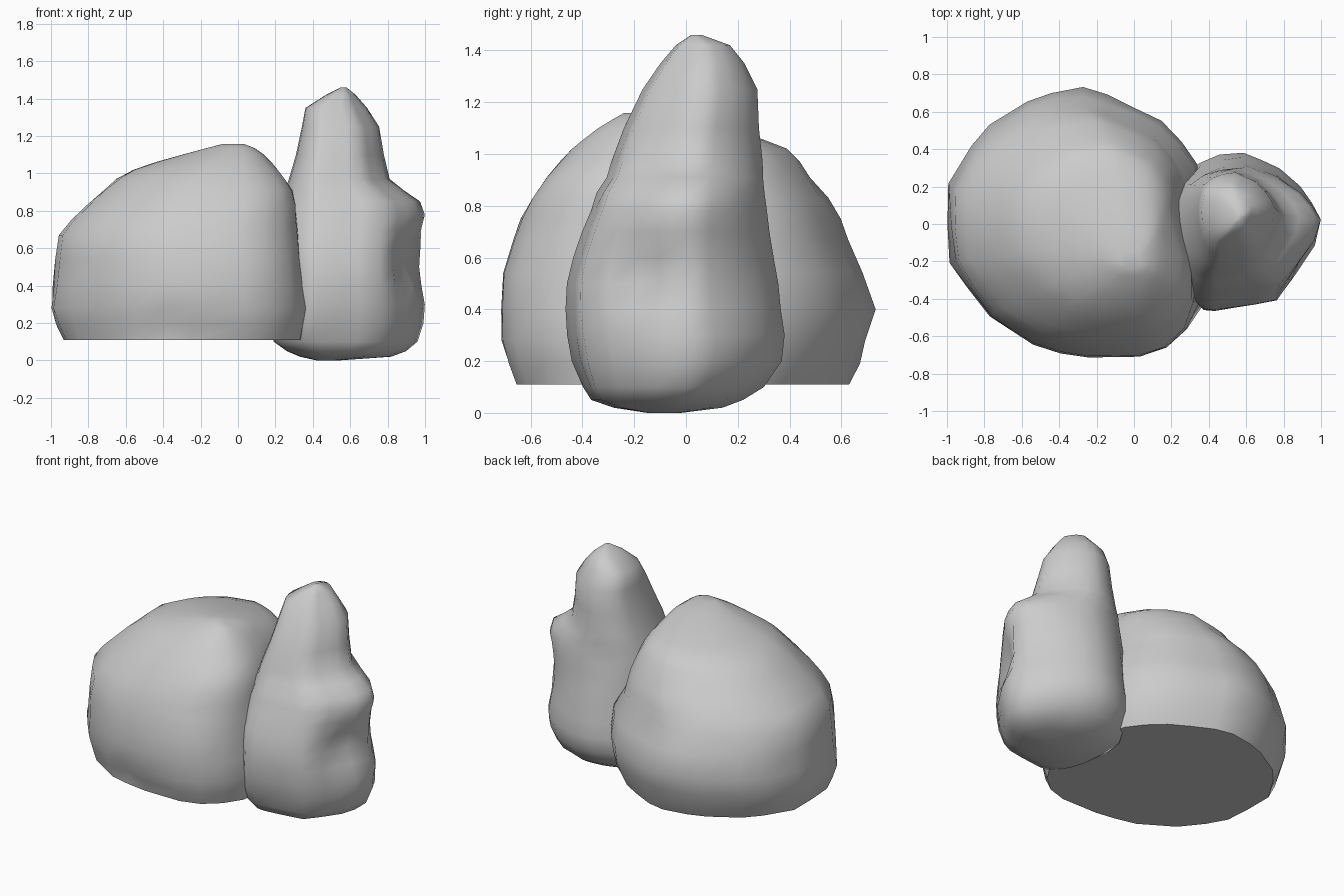
import bpy, bmesh, math, random
from mathutils import Vector

random.seed(4)


def rock(name, plan, levels, dents, crease):
    """Loft a plan outline through levels of (z, xmin, xmax, ymin, ymax)."""
    xs, ys = [p[0] for p in plan], [p[1] for p in plan]
    x0, x1, y0, y1 = min(xs), max(xs), min(ys), max(ys)
    bm = bmesh.new()
    rings = []
    for z, a, b, c, d in levels:
        ring = []
        mid = Vector(((a + b) / 2, (c + d) / 2, z))
        for x, y in plan:
            p = Vector((a + (b - a) * (x - x0) / (x1 - x0),
                        c + (d - c) * (y - y0) / (y1 - y0), z))
            # slight uneven chipping
            p = mid + (p - mid) * random.uniform(0.985, 1.004)
            # hollows and swellings in the surface
            for centre, radius, push in dents:
                f = 1 - (p - Vector(centre)).length / radius
                if f > 0:
                    p += Vector(push) * f
            ring.append(bm.verts.new(p))
        rings.append(ring)
    n = len(plan)
    for lo, hi in zip(rings, rings[1:]):
        for i in range(n):
            j = (i + 1) % n
            bm.faces.new((lo[i], lo[j], hi[j], hi[i]))
    bm.faces.new(rings[0][::-1])
    bm.faces.new(rings[-1])
    bmesh.ops.recalc_face_normals(bm, faces=bm.faces)
    me = bpy.data.meshes.new(name)
    bm.to_mesh(me)
    bm.free()
    ob = bpy.data.objects.new(name, me)
    bpy.context.collection.objects.link(ob)
    bpy.ops.object.select_all(action='DESELECT')
    ob.select_set(True)
    bpy.context.view_layer.objects.active = ob
    bpy.ops.object.shade_smooth_by_angle(angle=math.radians(crease))
    return ob


# wide boulder with a flat underside
rock("wide_boulder",
     [(.37, 0), (.365, .18), (.33, .32), (.25, .44), (.14, .55), (0, .63),
      (-.15, .70), (-.28, .73), (-.45, .70), (-.58, .66), (-.78, .53),
      (-.88, .42), (-1, .22), (-1, 0), (-.985, -.2), (-.9, -.34), (-.78, -.5),
      (-.55, -.65), (-.4, -.69), (-.25, -.72), (.03, -.72), (.17, -.67),
      (.28, -.57), (.36, -.44), (.37, -.22)],
     [(.11, -.94, .34, -.66, .63), (.19, -.97, .365, -.69, .67),
      (.28, -1, .38, -.715, .7), (.4, -.99, .375, -.72, .73),
      (.54, -.975, .365, -.71, .7), (.67, -.955, .325, -.67, .64),
      (.75, -.89, .32, -.64, .60), (.83, -.81, .315, -.60, .55),
      (.91, -.72, .30, -.54, .485), (.97, -.65, .26, -.49, .445),
      (1.02, -.56, .22, -.44, .39), (1.06, -.44, .18, -.39, .29),
      (1.10, -.30, .14, -.34, .14), (1.135, -.17, .09, -.28, .0),
      (1.158, -.08, .03, -.24, -.14)],
     [((.33, -.42, .48), .16, (-.04, .04, 0)),
      ((-.4, -.66, .19), .09, (0, .04, 0)),
      ((-.68, -.55, .19), .1, (.03, .04, 0)),
      ((-.15, .66, .6), .2, (0, -.03, 0)),
      ((.3, .12, .88), .35, (-.08, 0, 0))], 40)

# tall upright stone with a shoulder
rock("tall_stone",
     [(1, .02), (.955, .11), (.89, .2), (.78, .3), (.68, .345), (.58, .385),
      (.45, .37), (.34, .33), (.25, .26), (.2, .15), (.18, 0), (.19, -.15),
      (.23, -.3), (.29, -.4), (.36, -.46), (.42, -.47), (.54, -.45),
      (.65, -.435), (.77, -.41), (.85, -.3), (.91, -.21), (.965, -.12)],
     [(0, .42, .54, -.15, -.02), (.02, .33, .82, -.28, .14),
      (.05, .26, .9, -.37, .22), (.1, .19, .965, -.40, .30),
      (.2, .18, .995, -.44, .37), (.3, .19, 1, -.46, .385),
      (.4, .2, .985, -.47, .37), (.5, .2, .975, -.465, .355),
      (.6, .2, .975, -.44, .34), (.7, .205, .985, -.405, .325),
      (.78, .21, 1, -.37, .315), (.85, .23, .975, -.345, .305),
      (.91, .25, .89, -.31, .3), (.97, .27, .81, -.29, .295),
      (1.1, .31, .78, -.24, .285), (1.25, .34, .755, -.17, .275),
      (1.35, .36, .69, -.1, .225), (1.42, .47, .63, -.04, .17),
      (1.46, .55, .58, .02, .06)],
     [((.93, -.16, .52), .18, (-.07, .04, 0)),
      ((.8, .3, .85), .15, (-.02, -.02, 0))], 70)
